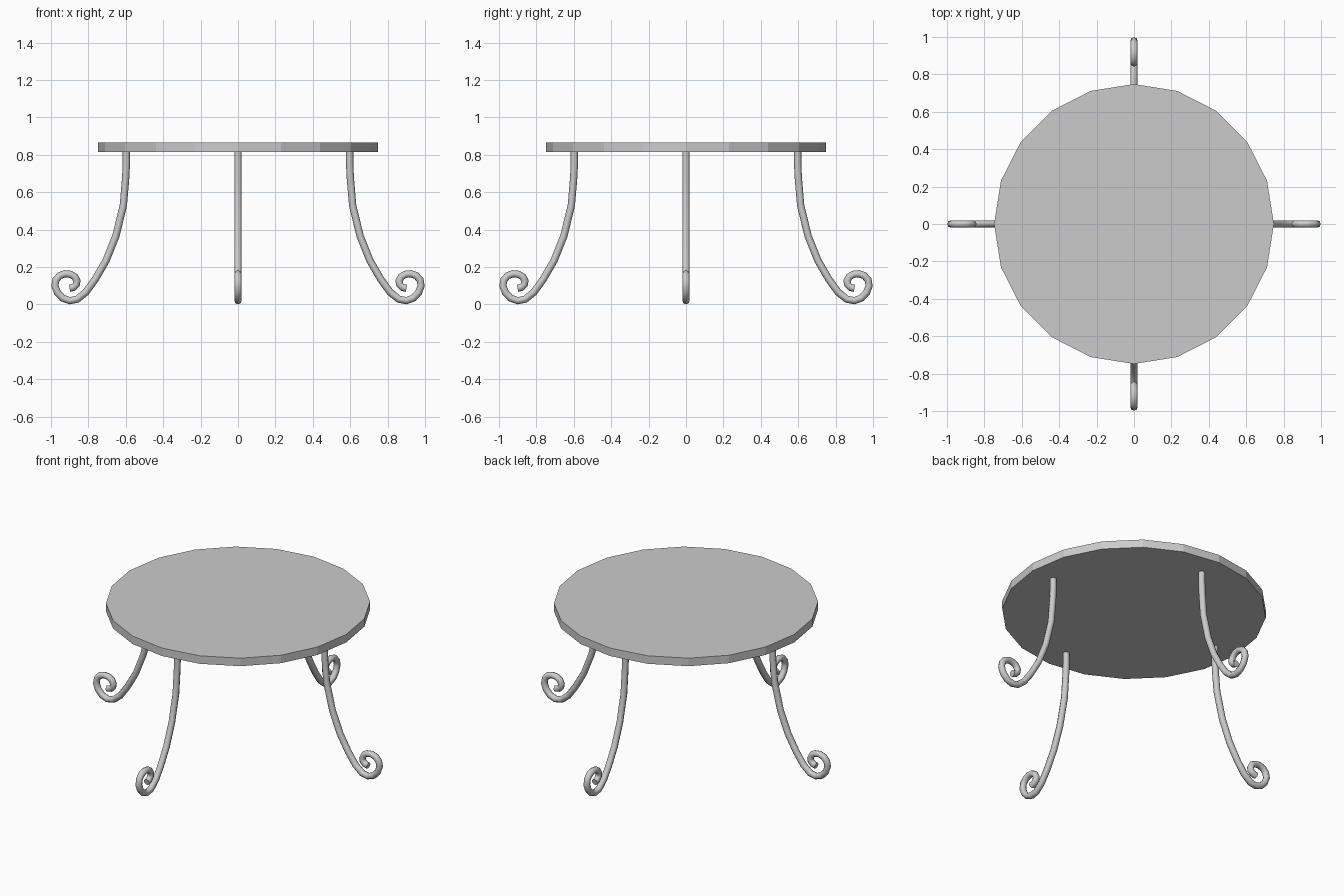
import bpy
from math import radians

if "Cube" in bpy.data.objects:
    bpy.data.objects.remove(bpy.data.objects["Cube"])

# Round tabletop: 20-sided slab
bpy.ops.mesh.primitive_cylinder_add(vertices=20, radius=0.748, depth=0.05,
                                    location=(0, 0, 0.84))
bpy.context.object.name = "tabletop"

# Scrolled leg profile (distance from centre, height), top to curl tip
path = [(0.597, 0.82), (0.597, 0.75), (0.601, 0.67), (0.613, 0.53),
        (0.653, 0.365), (0.705, 0.235), (0.763, 0.135), (0.813, 0.066),
        (0.86, 0.028), (0.90, 0.02), (0.938, 0.034), (0.966, 0.064),
        (0.979, 0.10), (0.973, 0.132), (0.953, 0.154), (0.925, 0.164),
        (0.895, 0.161), (0.872, 0.147), (0.861, 0.126), (0.864, 0.106),
        (0.879, 0.091), (0.901, 0.086)]


def make_leg(name, angle):
    curve = bpy.data.curves.new(name, "CURVE")
    curve.dimensions = "3D"
    curve.bevel_depth = 0.0195
    curve.bevel_resolution = 2
    curve.use_fill_caps = True
    spline = curve.splines.new("POLY")
    spline.points.add(len(path) - 1)
    for point, (x, z) in zip(spline.points, path):
        point.co = (x, 0, z, 1)
    spline.use_smooth = True
    leg = bpy.data.objects.new(name, curve)
    leg.rotation_euler.z = radians(angle)
    bpy.context.collection.objects.link(leg)


# Four legs around the top
for name, angle in (("right_leg", 0), ("back_leg", 90),
                    ("left_leg", 180), ("front_leg", 270)):
    make_leg(name, angle)
